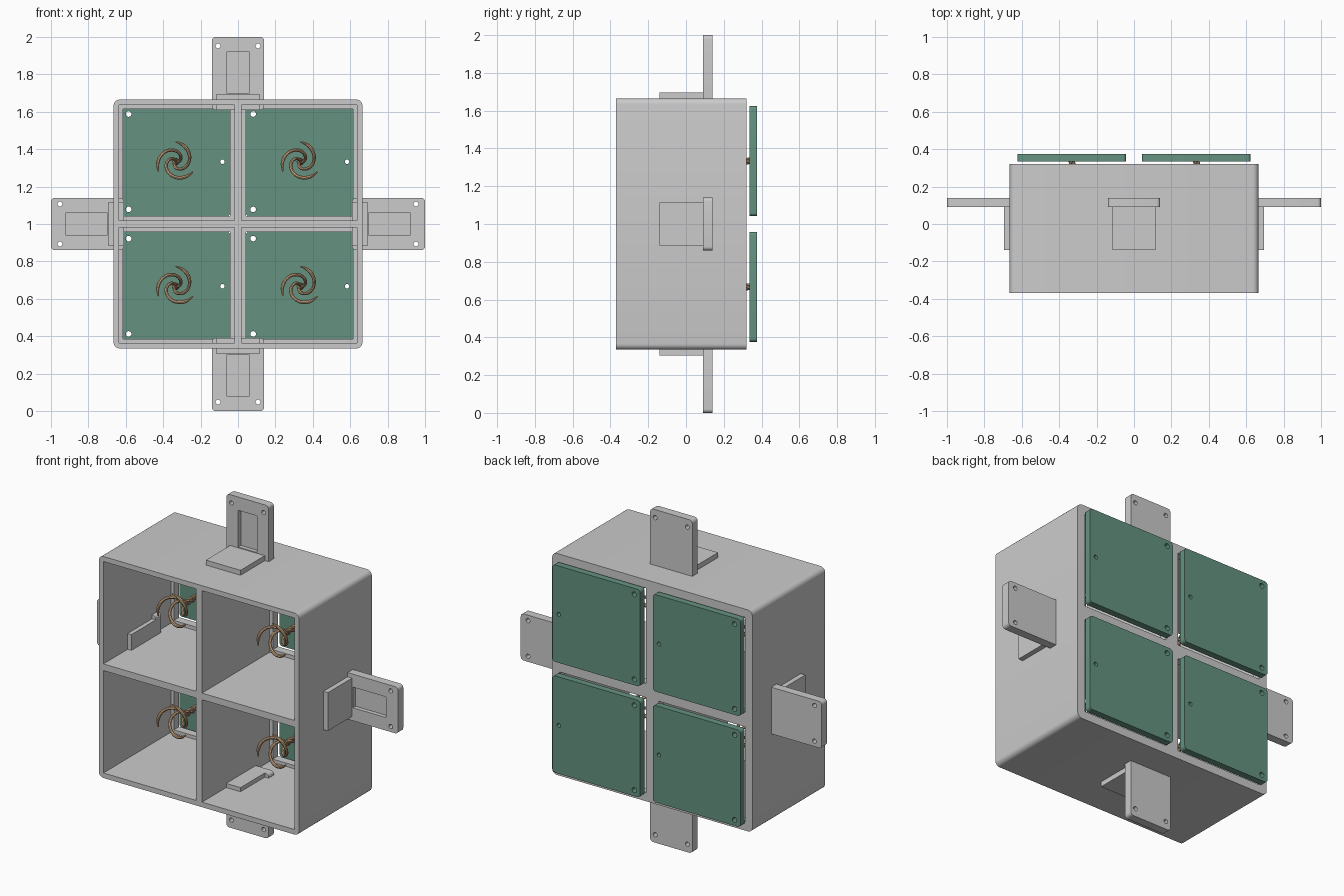
import bpy, math
from mathutils import Matrix

if "Cube" in bpy.data.objects:
    bpy.data.objects.remove(bpy.data.objects["Cube"])

TO_FRONT = Matrix.Rotation(math.pi / 2, 4, 'X')   # drawing plane XY -> XZ


def material(name, col):
    m = bpy.data.materials.new(name)
    m.diffuse_color = (*col, 1)
    m.use_nodes = True
    m.node_tree.nodes["Principled BSDF"].inputs["Base Color"].default_value = m.diffuse_color
    return m


GREEN = material("board_green", (0.13, 0.29, 0.22))
COPPER = material("copper_tan", (0.62, 0.40, 0.23))


def rounded(x0, x1, z0, z1, r=0.0, n=5):
    if r == 0:
        return [(x0, z0), (x1, z0), (x1, z1), (x0, z1)]
    pts = []
    for k, (cx, cz) in enumerate([(x1 - r, z1 - r), (x0 + r, z1 - r),
                                  (x0 + r, z0 + r), (x1 - r, z0 + r)]):
        for i in range(n + 1):
            a = math.pi / 2 * (k + i / n)
            pts.append((cx + r * math.cos(a), cz + r * math.sin(a)))
    return pts


def circle(x, z, r, n=20):
    return [(x + r * math.cos(2 * math.pi * i / n),
             z + r * math.sin(2 * math.pi * i / n)) for i in range(n)]


def to_mesh(name, curve, matrix, mat=None):
    tmp = bpy.data.objects.new("tmp", curve)
    bpy.context.collection.objects.link(tmp)
    dg = bpy.context.evaluated_depsgraph_get()
    dg.update()
    me = bpy.data.meshes.new_from_object(tmp.evaluated_get(dg))
    bpy.data.objects.remove(tmp)
    me.transform(matrix)
    me.materials.clear()
    if mat:
        me.materials.append(mat)
    ob = bpy.data.objects.new(name, me)
    bpy.context.collection.objects.link(ob)
    bpy.ops.object.select_all(action='DESELECT')
    ob.select_set(True)
    bpy.context.view_layer.objects.active = ob
    bpy.ops.object.shade_smooth_by_angle(angle=math.radians(35))
    return ob


def slab(name, loops, y0, y1, mat=None, turn=Matrix()):
    """Outline with holes in the XZ plane, extruded from y0 to y1."""
    cu = bpy.data.curves.new(name, 'CURVE')
    cu.dimensions = '2D'
    cu.fill_mode = 'BOTH'
    cu.extrude = (y1 - y0) / 2
    for pts in loops:
        s = cu.splines.new('POLY')
        s.points.add(len(pts) - 1)
        for p, (x, z) in zip(s.points, pts):
            p.co = (x, z, 0, 1)
        s.use_cyclic_u = True
    move = Matrix.Translation((0, (y0 + y1) / 2, 0))
    return to_mesh(name, cu, turn @ move @ TO_FRONT, mat)


C = 0.333
CENTRES = [(sx * C, 1 + sz * C) for sx in (-1, 1) for sz in (-1, 1)]
outer = rounded(-0.665, 0.665, 0.335, 1.665, 0.03)


def cells(low, high):
    spans = [(-high, -low), (low, high)]
    return [rounded(a, b, 1 + c, 1 + d) for a, b in spans for c, d in spans]


# four-cell housing, with a narrow lip round the back openings
slab("housing", [outer] + cells(0.02, 0.635), -0.37, 0.27)
slab("housing_back_lip", [outer] + cells(0.042, 0.615), 0.27, 0.32)


# twisted three-strand stem that opens into a three-arm spiral
def spiral(name, cx, cz):
    cu = bpy.data.curves.new(name, 'CURVE')
    cu.dimensions = '3D'
    cu.bevel_depth = 0.01
    cu.bevel_resolution = 2
    cu.use_fill_caps = True
    for k in range(3):
        path = []
        tip = math.pi / 2 + k * 2 * math.pi / 3
        sweep = math.radians(215)
        for i in range(29):                       # arm, tip to stem
            t = i / 28
            r = 0.011 + 0.095 * (1 - t) ** 0.85
            path.append((r, tip - sweep * t, -0.15 + 0.13 * t ** 1.5,
                         min(1.0, 0.35 + 5 * t) - 0.15 * t))
        for i in range(1, 61):                    # stem, back to the board
            t = i / 60
            path.append((0.011, tip - sweep - 2 * math.pi * 2.8 * t,
                         -0.02 + 0.365 * t, 0.85))
        s = cu.splines.new('POLY')
        s.points.add(len(path) - 1)
        for p, (r, a, y, w) in zip(s.points, path):
            p.co = (cx + r * math.cos(a), y, cz + r * math.sin(a), 1)
            p.radius = w
    to_mesh(name, cu, Matrix(), COPPER)


# back boards with three screw holes each, and their spirals
for i, (cx, cz) in enumerate(CENTRES, 1):
    h = 0.291
    slab(f"back_board_{i}",
         [rounded(cx - h, cx + h, cz - h, cz + h, 0.018),
          circle(cx - 0.252, cz + 0.255, 0.015),
          circle(cx - 0.252, cz - 0.255, 0.015),
          circle(cx + 0.25, cz, 0.012)], 0.335, 0.375, GREEN)
    spiral(f"spiral_{i}", cx, cz)

# wall brackets: upright with a front recess, plus a foot through the wall
for k, side in enumerate(("top", "left", "bottom", "right")):
    turn = (Matrix.Translation((0, 0, 1)) @ Matrix.Rotation(-k * math.pi / 2, 4, 'Y')
            @ Matrix.Translation((0, 0, -1)))
    plate = [rounded(-0.14, 0.14, 1.61, 2.0, 0.02),
             circle(-0.107, 1.952, 0.013), circle(0.107, 1.952, 0.013)]
    recess = rounded(-0.062, 0.062, 1.70, 1.92)
    slab(f"bracket_{side}_front", plate + [recess], 0.09, 0.115, None, turn)
    slab(f"bracket_{side}_back", plate, 0.115, 0.14, None, turn)
    slab(f"bracket_{side}_foot", [rounded(-0.115, 0.115, 1.61, 1.695)],
         -0.14, 0.09, None, turn)
